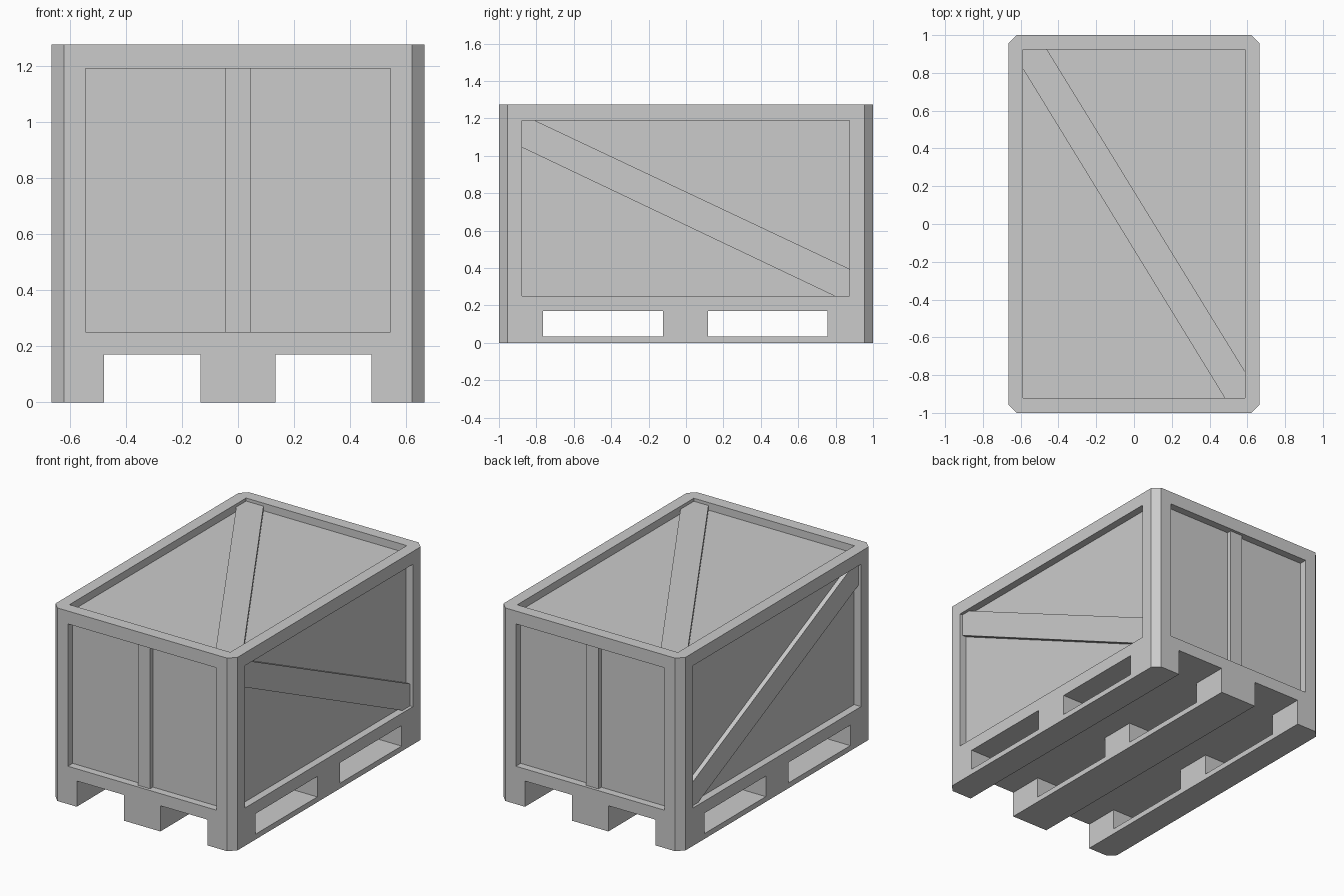
import bpy, bmesh

if "Cube" in bpy.data.objects:
    bpy.data.objects.remove(bpy.data.objects["Cube"])

W, L, H = 0.665, 1.0, 1.275     # half width, half length, height
CH = 0.045                      # vertical corner chamfer
DEPTH, BRACE = 0.05, 0.03       # panel recess depth, brace thickness


def prism(name, pts, axis, lo, hi):
    """Extrude a 2D outline along an axis (the other two axes stay in xyz order)."""
    def co(p, d):
        v = list(p)
        v.insert("xyz".index(axis), d)
        return v
    bm = bmesh.new()
    a = [bm.verts.new(co(p, lo)) for p in pts]
    b = [bm.verts.new(co(p, hi)) for p in pts]
    bm.faces.new(a)
    bm.faces.new(b)
    n = len(pts)
    for i in range(n):
        j = (i + 1) % n
        bm.faces.new((a[i], a[j], b[j], b[i]))
    bmesh.ops.recalc_face_normals(bm, faces=bm.faces)
    mesh = bpy.data.meshes.new(name)
    bm.to_mesh(mesh)
    bm.free()
    ob = bpy.data.objects.new(name, mesh)
    bpy.context.collection.objects.link(ob)
    return ob


def rect(u0, u1, v0, v1):
    return [(u0, v0), (u1, v0), (u1, v1), (u0, v1)]


# crate block with chamfered vertical corners
outline = [(-W + CH, -L), (W - CH, -L), (W, -L + CH), (W, L - CH),
           (W - CH, L), (-W + CH, L), (-W, L - CH), (-W, -L + CH)]
crate = prism("crate_body", outline, "z", 0, H)

cutters = []
# recessed panels on the ends, sides and lid
for s in (-1, 1):
    a, b = sorted((s * (L - DEPTH), s * (L + 0.1)))
    cutters.append(prism("end_recess_cutter", rect(-0.543, 0.543, 0.25, 1.19), "y", a, b))
    a, b = sorted((s * (W - DEPTH), s * (W + 0.1)))
    cutters.append(prism("side_recess_cutter", rect(-0.877, 0.875, 0.25, 1.19), "x", a, b))
cutters.append(prism("lid_recess_cutter", rect(-0.587, 0.587, -0.92, 0.923),
                     "z", H - DEPTH, H + 0.1))
# lengthwise channels that leave three runners
for x0, x1 in ((-0.478, -0.133), (0.133, 0.476)):
    cutters.append(prism("channel_cutter", rect(x0, x1, -0.1, 0.17), "y", -1.2, 1.2))
# fork openings through all runners
for y0, y1 in ((-0.765, -0.122), (0.117, 0.757)):
    cutters.append(prism("fork_cutter", rect(y0, y1, 0.035, 0.17), "x", -0.9, 0.9))

for c in cutters:
    c.hide_render = True
    c.hide_viewport = True
    m = crate.modifiers.new(c.name, "BOOLEAN")
    m.operation = "DIFFERENCE"
    m.solver = "EXACT"
    m.object = c

# vertical braces on the front and back, diagonal braces on the sides
side_band = [(-0.877, 1.19), (-0.81, 1.19), (0.875, 0.395),
             (0.875, 0.25), (0.795, 0.25), (-0.877, 1.045)]
for s, end, side in ((-1, "front", "left"), (1, "back", "right")):
    a, b = sorted((s * (L - DEPTH - 0.01), s * (L - DEPTH + BRACE)))
    prism(end + "_brace", rect(-0.046, 0.044, 0.25, 1.19), "y", a, b)
    a, b = sorted((s * (W - DEPTH - 0.01), s * (W - DEPTH + BRACE)))
    prism(side + "_diagonal_brace", side_band, "x", a, b)

# diagonal brace on the lid
lid_band = [(-0.587, 0.923), (-0.46, 0.923), (0.587, -0.78),
            (0.587, -0.92), (0.48, -0.92), (-0.587, 0.82)]
prism("lid_diagonal_brace", lid_band, "z", H - DEPTH - 0.01, H - DEPTH + BRACE)
